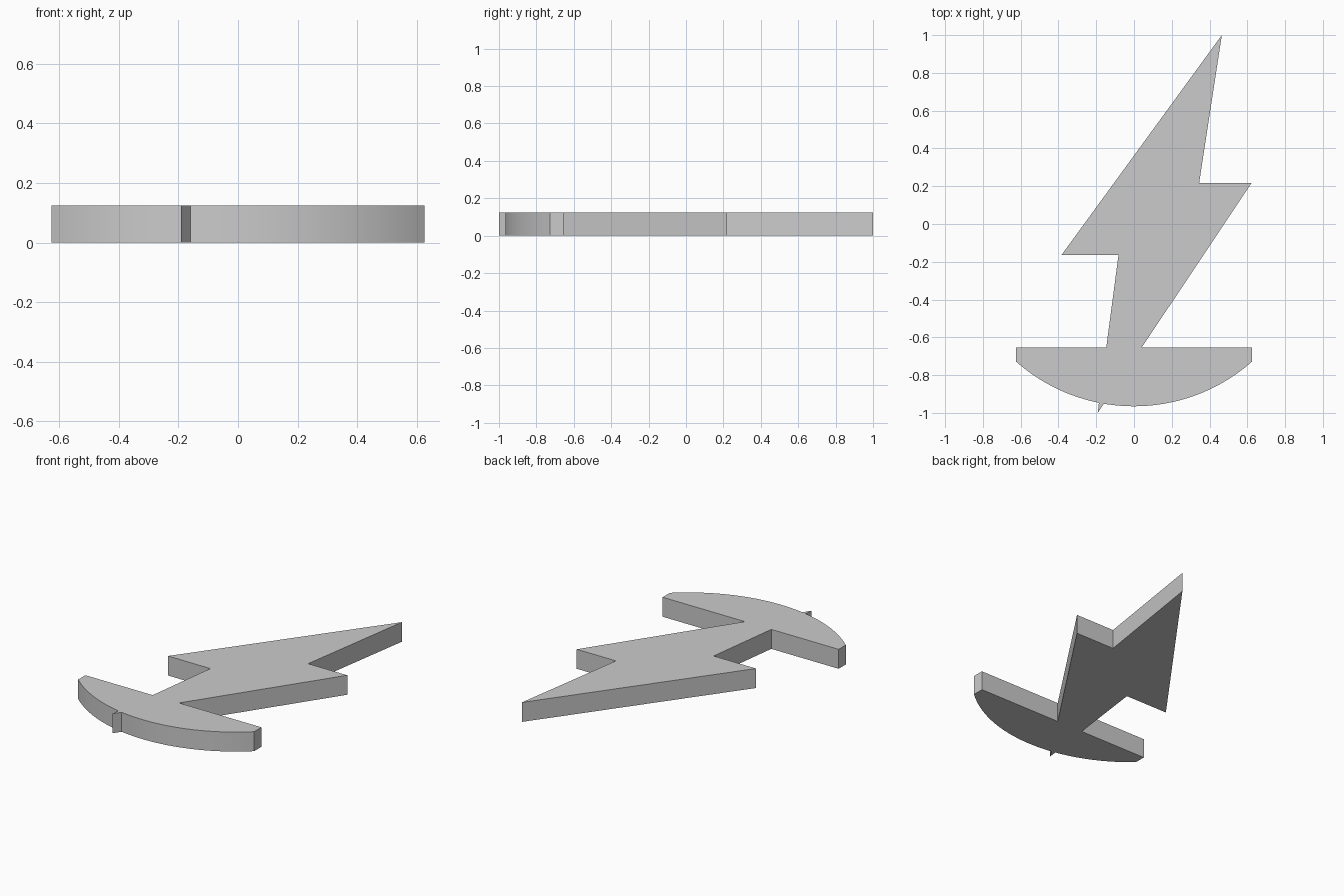
import bpy
import bmesh
import math

cube = bpy.data.objects.get("Cube")
if cube:
    bpy.data.objects.remove(cube, do_unlink=True)

THICKNESS = 0.125
HALF_WIDTH = 0.625
BASE_TOP = -0.655
ARC_RADIUS = 0.943
ARC_CENTER_Y = -0.022
STEPS = 40

grey = bpy.data.materials.new("plain grey")
grey.use_nodes = True
color = (0.6, 0.6, 0.6, 1)
grey.diffuse_color = color
grey.node_tree.nodes["Principled BSDF"].inputs["Base Color"].default_value = color


def arc(x_start, x_end, steps):
    """Points on the curved underside of the base between two x positions."""
    a, b = (math.asin(x / ARC_RADIUS) for x in (x_start, x_end))
    angles = [a + (b - a) * i / steps for i in range(steps + 1)]
    return [(ARC_RADIUS * math.sin(t), ARC_CENTER_Y - ARC_RADIUS * math.cos(t))
            for t in angles]


def extrude_outline(name, outline, height):
    """Solid plate standing on the ground from a closed outline."""
    bm = bmesh.new()
    face = bm.faces.new([bm.verts.new((x, y, 0)) for x, y in outline])
    result = bmesh.ops.extrude_face_region(bm, geom=[face], use_keep_orig=True)
    top = [v for v in result["geom"] if isinstance(v, bmesh.types.BMVert)]
    bmesh.ops.translate(bm, verts=top, vec=(0, 0, height))
    bmesh.ops.recalc_face_normals(bm, faces=bm.faces)
    mesh = bpy.data.meshes.new(name)
    bm.to_mesh(mesh)
    bm.free()
    mesh.materials.append(grey)
    obj = bpy.data.objects.new(name, mesh)
    bpy.context.collection.objects.link(obj)
    return obj


# Zigzag bolt rising from the base, from its right root to its left root
bolt = [(0.04, BASE_TOP), (0.623, 0.218), (0.345, 0.218), (0.465, 1.0),
        (-0.383, -0.163), (-0.082, -0.163), (-0.147, BASE_TOP)]

# Curved base, with the small bolt tip poking through the underside
left_side = [(-HALF_WIDTH, BASE_TOP)] + arc(-HALF_WIDTH, -0.186, STEPS // 3)
tip = [(-0.192, -1.0)]
right_side = arc(-0.16, HALF_WIDTH, STEPS) + [(HALF_WIDTH, BASE_TOP)]

plate = extrude_outline("bolt_on_curved_base",
                        bolt + left_side + tip + right_side, THICKNESS)

bpy.ops.object.select_all(action="DESELECT")
plate.select_set(True)
bpy.context.view_layer.objects.active = plate
bpy.ops.object.shade_smooth_by_angle(angle=math.radians(20))
